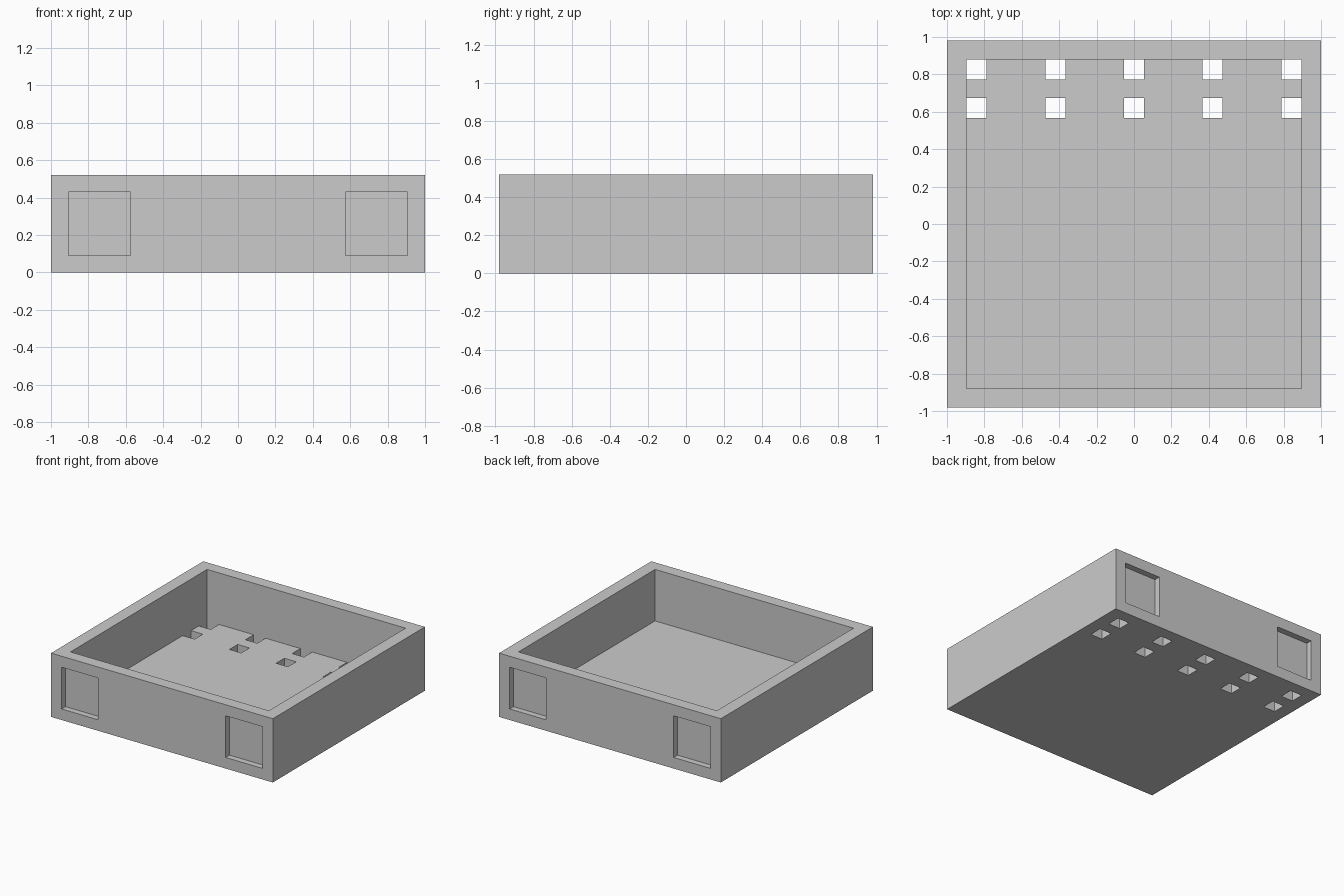
import bpy
import bmesh
from mathutils import Vector

if "Cube" in bpy.data.objects:
    bpy.data.objects.remove(bpy.data.objects["Cube"], do_unlink=True)

# Overall dimensions
HALF_X, HALF_Y, HEIGHT = 1.0, 0.98, 0.52
IN_X, IN_Y, FLOOR = 0.895, 0.88, 0.10
HOLE, ROW_STEP = 0.107, 0.207
POCKET_DEPTH = 0.05
OVER = 0.1  # how far cutters reach outside the body

grey = bpy.data.materials.new("plain grey")
grey.use_nodes = True
colour = (0.6, 0.6, 0.6, 1.0)
grey.diffuse_color = colour
grey.node_tree.nodes["Principled BSDF"].inputs["Base Color"].default_value = colour


def make_boxes(name, boxes):
    """One object holding a box for each (low corner, high corner) pair."""
    bm = bmesh.new()
    for low, high in boxes:
        low, high = Vector(low), Vector(high)
        for v in bmesh.ops.create_cube(bm, size=1)["verts"]:
            v.co = [high[i] if v.co[i] > 0 else low[i] for i in range(3)]
    mesh = bpy.data.meshes.new(name)
    bm.to_mesh(mesh)
    bm.free()
    mesh.materials.append(grey)
    obj = bpy.data.objects.new(name, mesh)
    bpy.context.collection.objects.link(obj)
    return obj


def cut(target, cutter):
    """Subtract the cutter, then discard it."""
    cutter.hide_render = True
    mod = target.modifiers.new(cutter.name, 'BOOLEAN')
    mod.operation = 'DIFFERENCE'
    mod.solver = 'EXACT'
    mod.object = cutter
    bpy.context.view_layer.objects.active = target
    bpy.ops.object.modifier_apply(modifier=mod.name)
    bpy.data.objects.remove(cutter, do_unlink=True)


# Solid block that becomes the open tray
tray = make_boxes("tray", [((-HALF_X, -HALF_Y, 0), (HALF_X, HALF_Y, HEIGHT))])

# Open interior
cut(tray, make_boxes("interior_cutter", [
    ((-IN_X, -IN_Y, FLOOR), (IN_X, IN_Y, HEIGHT + OVER))]))

# Two rows of five square floor holes along the back wall
holes = []
for row in range(2):
    top = IN_Y - row * ROW_STEP
    for column in range(-2, 3):
        x = column * (IN_X - HOLE / 2) / 2
        # outer columns sit flush with the side walls
        left = -IN_X if column == -2 else x - HOLE / 2
        right = IN_X if column == 2 else x + HOLE / 2
        holes.append(((left, top - HOLE, -OVER), (right, top, FLOOR + OVER)))
cut(tray, make_boxes("floor_hole_cutter", holes))

# Shallow square pockets near both ends of the front and back walls
pockets = []
for x_low, x_high in ((-0.905, -0.575), (0.575, 0.905)):
    for y_low, y_high in ((-HALF_Y - OVER, -HALF_Y + POCKET_DEPTH),
                          (HALF_Y - POCKET_DEPTH, HALF_Y + OVER)):
        pockets.append(((x_low, y_low, 0.09), (x_high, y_high, 0.43)))
cut(tray, make_boxes("wall_pocket_cutter", pockets))
